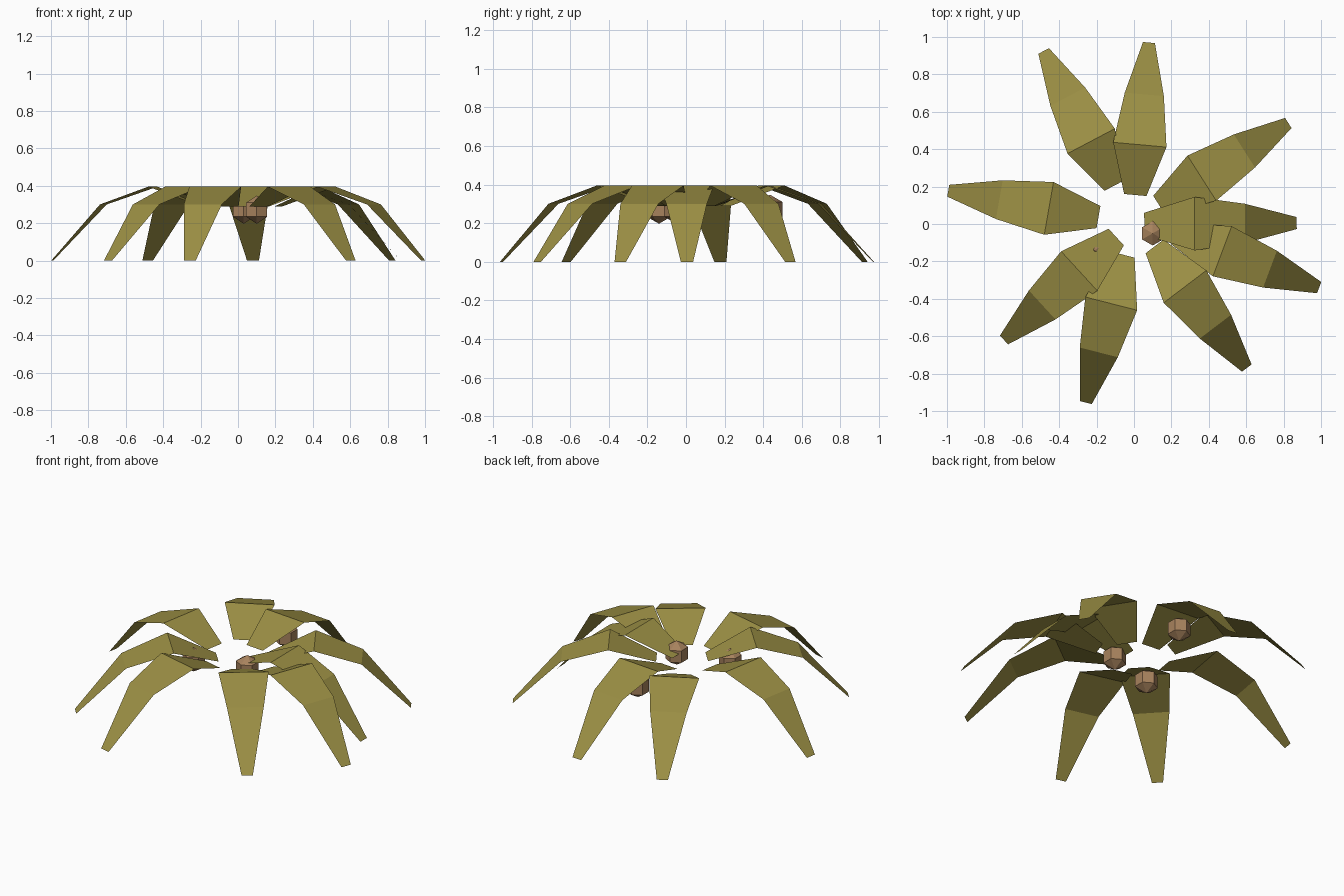
import bpy, bmesh, math
from mathutils import Vector

if "Cube" in bpy.data.objects:
    bpy.data.objects.remove(bpy.data.objects["Cube"])


def material(name, rgb):
    m = bpy.data.materials.new(name)
    m.diffuse_color = (*rgb, 1)
    m.use_nodes = True
    m.node_tree.nodes["Principled BSDF"].inputs["Base Color"].default_value = m.diffuse_color
    return m


olive = material("olive_leaf", (0.33, 0.275, 0.058))
brown = material("brown_nut", (0.39, 0.225, 0.11))


def add_object(name, bm, mat):
    mesh = bpy.data.meshes.new(name)
    bm.to_mesh(mesh)
    bm.free()
    mesh.materials.append(mat)
    ob = bpy.data.objects.new(name, mesh)
    bpy.context.collection.objects.link(ob)
    return ob


# Frond profile: fraction of length, half width, height
PROFILE = [(0.0, 0.06, 0.29), (0.33, 0.143, 0.395), (0.66, 0.105, 0.30), (1.0, 0.032, 0.0)]


def frond(name, root, tip):
    a, b = Vector(root), Vector(tip)
    d = (b - a).normalized()
    side = Vector((-d.y, d.x))
    bm = bmesh.new()
    rows = []
    for t, w, z in PROFILE:
        c = a.lerp(b, t)
        rows.append([bm.verts.new((*(c + side * s * w), z)) for s in (1, -1)])
    for r, q in zip(rows, rows[1:]):
        bm.faces.new((r[0], r[1], q[1], q[0]))
    return add_object(name, bm, olive)


# Nine drooping fronds: root centre, tip centre
FRONDS = [
    ((0.055, 0.0), (0.87, 0.005)),
    ((0.135, 0.10), (0.825, 0.54)),
    ((0.007, 0.155), (0.08, 0.97)),
    ((-0.104, 0.206), (-0.483, 0.925)),
    ((-0.19, 0.037), (-0.993, 0.178)),
    ((-0.095, -0.07), (-0.695, -0.62)),
    ((-0.055, -0.165), (-0.257, -0.955)),
    ((0.11, -0.12), (0.603, -0.77)),
    ((0.217, -0.05), (0.99, -0.34)),
]
for i, (root, tip) in enumerate(FRONDS):
    frond(f"frond_{i + 1}", root, tip)

# Three faceted nuts hanging below the fronds
for i, (x, y) in enumerate([(0.10, -0.05), (0.03, 0.435), (-0.21, -0.14)]):
    bm = bmesh.new()
    bmesh.ops.create_uvsphere(bm, u_segments=6, v_segments=3, radius=0.075)
    nut = add_object(f"nut_{i + 1}", bm, brown)
    nut.location = (x, y, 0.272)
